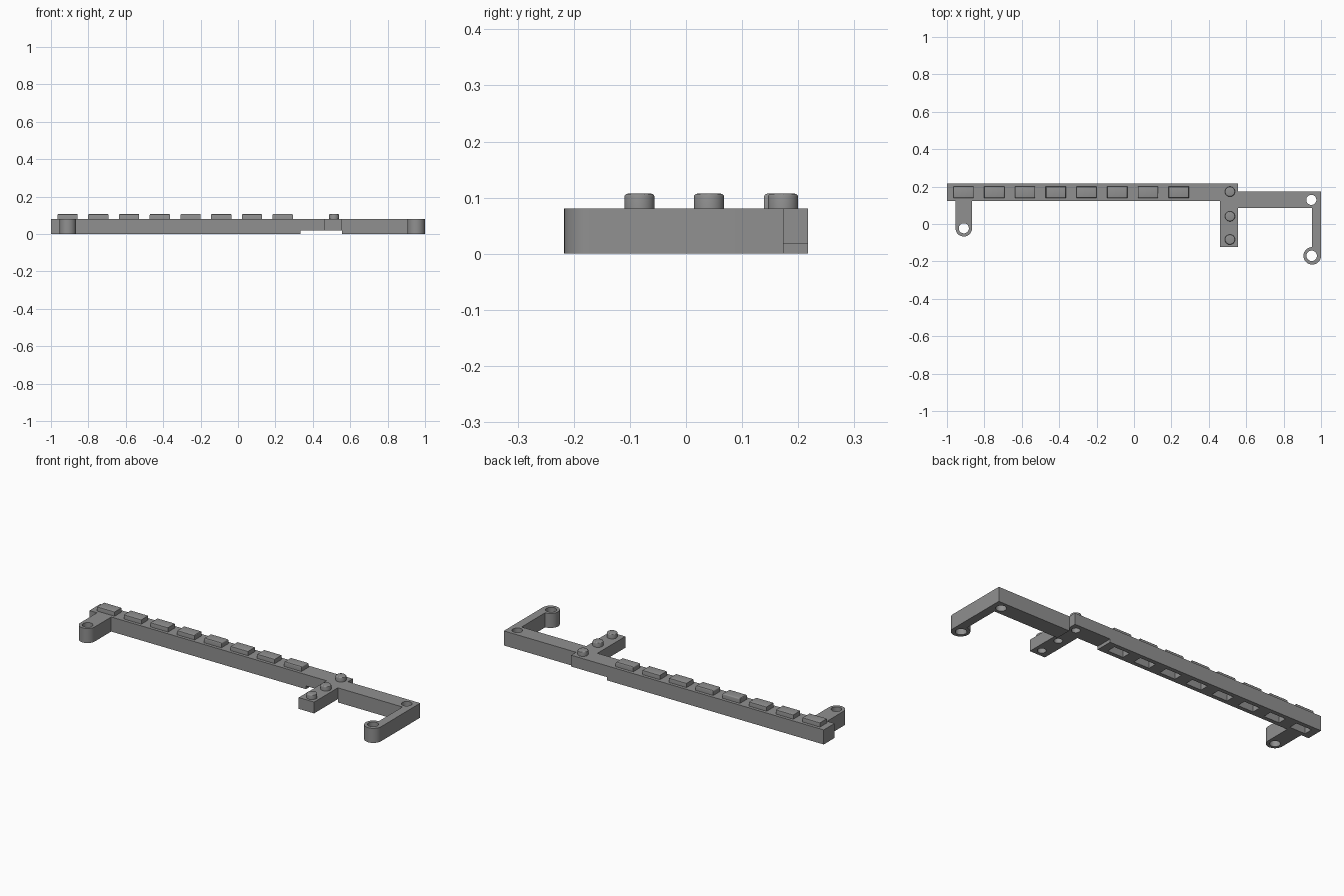
import bpy, bmesh, math

if "Cube" in bpy.data.objects:
    bpy.data.objects.remove(bpy.data.objects["Cube"])

grey = bpy.data.materials.new("mid_grey")
grey.diffuse_color = (0.28, 0.28, 0.28, 1)
grey.use_nodes = True
grey.node_tree.nodes["Principled BSDF"].inputs["Base Color"].default_value = grey.diffuse_color
TOP = 0.081      # top of the frame
CAP = 0.107      # top of the keys
STEP = 0.018     # raised underside of the joint


def arc(cx, cy, r, a0, a1, n):
    return [(cx + r * math.cos(math.radians(a0 + (a1 - a0) * i / n)),
             cy + r * math.sin(math.radians(a0 + (a1 - a0) * i / n))) for i in range(n + 1)]


def circle(cx, cy, r, n=32):
    return arc(cx, cy, r, 0, 360, n)[:-1]


def rect(x0, x1, y0, y1):
    return [(x0, y0), (x1, y0), (x1, y1), (x0, y1)]


def finish(bm, name):
    bmesh.ops.recalc_face_normals(bm, faces=bm.faces)
    mesh = bpy.data.meshes.new(name)
    bm.to_mesh(mesh)
    bm.free()
    mesh.materials.append(grey)
    obj = bpy.data.objects.new(name, mesh)
    bpy.context.collection.objects.link(obj)
    bpy.ops.object.select_all(action='DESELECT')
    obj.select_set(True)
    bpy.context.view_layer.objects.active = obj
    bpy.ops.object.shade_smooth_by_angle(angle=math.radians(30))
    return obj


def plate(name, outline, holes, z0, z1):
    """Flat outline with holes, extruded upward."""
    bm = bmesh.new()
    for loop in [outline] + holes:
        vs = [bm.verts.new((x, y, z0)) for x, y in loop]
        for i, v in enumerate(vs):
            bm.edges.new((v, vs[(i + 1) % len(vs)]))
    bmesh.ops.triangle_fill(bm, edges=bm.edges[:], use_beauty=True, use_dissolve=False)
    out = bmesh.ops.extrude_face_region(bm, geom=bm.faces[:], use_keep_orig=True)
    moved = [g for g in out["geom"] if isinstance(g, bmesh.types.BMVert)]
    bmesh.ops.translate(bm, verts=moved, vec=(0, 0, z1 - z0))
    return finish(bm, name)


def cap(name, outline):
    """Solid key with softened top rim."""
    bm = bmesh.new()
    z0 = TOP - 0.004
    low = [bm.verts.new((x, y, z0)) for x, y in outline]
    high = [bm.verts.new((x, y, CAP)) for x, y in outline]
    n = len(low)
    bm.faces.new(low[::-1])
    top = bm.faces.new(high)
    for i in range(n):
        bm.faces.new((low[i], low[(i + 1) % n], high[(i + 1) % n], high[i]))
    bmesh.ops.bevel(bm, geom=list(top.edges), offset=0.006, segments=3,
                    profile=0.5, affect='EDGES')
    return finish(bm, name)


# long bar with a pocket under every key
key_x = [-0.911 + 0.1643 * i for i in range(8)]
plate("long_bar", rect(-1, 0.333, 0.122, 0.217),
      [rect(x - 0.048, x + 0.048, 0.145, 0.194) for x in key_x], 0, TOP)
for x in key_x:
    cap("rectangular_key", rect(x - 0.054, x + 0.054, 0.139, 0.2))

# raised joint with the crosspiece and its round buttons
button_y = (-0.083, 0.041, 0.173)
plate("crosspiece",
      [(0.333, 0.122), (0.46, 0.122), (0.46, -0.123), (0.555, -0.123),
       (0.555, 0.217), (0.333, 0.217)],
      [circle(0.513, y, 0.022) for y in button_y], STEP, TOP)
for y in button_y:
    cap("round_button", circle(0.513, y, 0.027))

# left mounting tab with a rounded end
plate("left_tab",
      [(-0.954, 0.122)] + arc(-0.91, -0.023, 0.044, 180, 360, 20) + [(-0.866, 0.122)],
      [circle(-0.91, -0.023, 0.027)], 0, TOP)

# right arm, hooked forward to a ring
plate("right_arm",
      [(0.555, 0.174), (1.0, 0.174)] + arc(0.953, -0.17, 0.047, 0, -270, 30)
      + [(0.953, 0.085), (0.555, 0.085)],
      [circle(0.95, -0.17, 0.028), circle(0.948, 0.129, 0.027)], 0, TOP)
